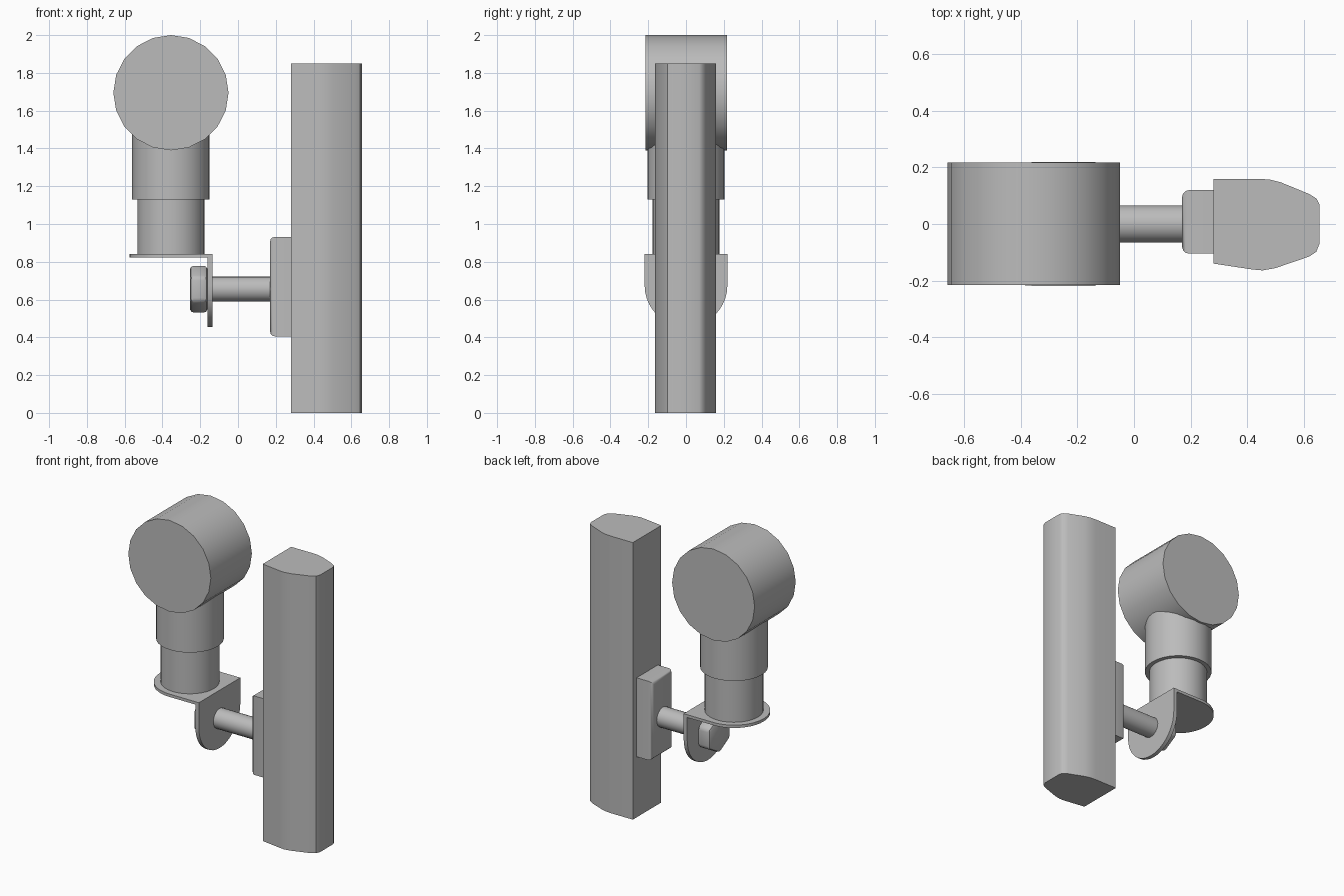
import bpy, bmesh, math
from mathutils import Vector

cube = bpy.data.objects.get("Cube")
if cube:
    bpy.data.objects.remove(cube, do_unlink=True)

grey = bpy.data.materials.new("plain grey")
grey.use_nodes = True
COLOUR = (0.5, 0.5, 0.5, 1)
grey.diffuse_color = COLOUR
grey.node_tree.nodes["Principled BSDF"].inputs["Base Color"].default_value = COLOUR

# How a flat outline (u, v) at depth w is placed for each extrusion axis
PLACE = {
    "X": lambda u, v, w: Vector((w, u, v)),
    "Y": lambda u, v, w: Vector((u, w, v)),
    "Z": lambda u, v, w: Vector((u, v, w)),
}


def arc(cu, cv, r, start, end, steps):
    """Points along an arc, angles in degrees, both ends included."""
    angles = [math.radians(start + (end - start) * i / steps) for i in range(steps + 1)]
    return [(cu + r * math.cos(a), cv + r * math.sin(a)) for a in angles]


def circle(cu, cv, r, sides, start=0):
    return arc(cu, cv, r, start, start + 360, sides)[:-1]


def prism(name, outline, axis, low, high, bevel=0, segments=2, pick=lambda e: True):
    """Extrude an outline along an axis and round the picked edges."""
    bm = bmesh.new()
    face = bm.faces.new([bm.verts.new(PLACE[axis](u, v, low)) for u, v in outline])
    grown = bmesh.ops.extrude_face_region(bm, geom=[face], use_keep_orig=True)
    moved = [g for g in grown["geom"] if isinstance(g, bmesh.types.BMVert)]
    bmesh.ops.translate(bm, verts=moved, vec=PLACE[axis](0, 0, high - low))
    bmesh.ops.recalc_face_normals(bm, faces=bm.faces)
    if bevel:
        bmesh.ops.bevel(bm, geom=[e for e in bm.edges if pick(e)], offset=bevel,
                        segments=segments, profile=0.5, affect="EDGES")
    mesh = bpy.data.meshes.new(name)
    bm.to_mesh(mesh)
    bm.free()
    mesh.materials.append(grey)
    obj = bpy.data.objects.new(name, mesh)
    bpy.context.collection.objects.link(obj)
    bpy.ops.object.select_all(action="DESELECT")
    obj.select_set(True)
    bpy.context.view_layer.objects.active = obj
    bpy.ops.object.shade_smooth_by_angle(angle=math.radians(31))
    return obj


HEAD_X = -0.355   # centre line of the drum and neck
BOLT_Z = 0.655    # height of the bolt
PLATE_R = 0.219   # half width of the bracket
PLATE_X = -0.136  # outer face of the upright bracket plate

# Drum on its stepped neck
prism("drum_head", circle(HEAD_X, 1.695, 0.305, 20), "Y", -0.215, 0.218)
prism("neck_upper", circle(HEAD_X, 0, 0.205, 32), "Z", 1.13, 1.6)
prism("neck_lower", circle(HEAD_X, 0, 0.178, 32), "Z", 0.835, 1.14)

# Bent bracket: two plates, each with one round end
shelf = arc(HEAD_X, 0, PLATE_R, 90, 270, 20) + [(PLATE_X, -PLATE_R), (PLATE_X, PLATE_R)]
prism("bracket_shelf", shelf, "Z", 0.823, 0.842)
tab = arc(0, 0.675, PLATE_R, 180, 360, 20) + [(PLATE_R, 0.84), (-PLATE_R, 0.84)]
prism("bracket_tab", tab, "X", PLATE_X - 0.026, PLATE_X)

# Bolt with its hexagonal head
prism("bolt_shaft", circle(0, BOLT_Z, 0.066, 24), "X", -0.19, 0.19)
prism("bolt_head", circle(0, BOLT_Z, 0.128, 6, 90), "X", -0.254, -0.162, 0.018)

# Mounting block, rounded on the side towards the bolt
block = [(-0.105, 0.405), (0.12, 0.405), (0.12, 0.932), (-0.105, 0.932)]
prism("mounting_block", block, "X", 0.17, 0.29, 0.025, 3,
      lambda e: all(v.co.x < 0.2 for v in e.verts))

# Tall bar with a tapered cross-section
bar = [(0.281, 0.16), (0.281, -0.14), (0.42, -0.161), (0.455, -0.164), (0.5, -0.156),
       (0.62, -0.115), (0.645, -0.098), (0.656, -0.07), (0.656, 0.07), (0.645, 0.09),
       (0.62, 0.106), (0.52, 0.147), (0.48, 0.157), (0.44, 0.16)]
prism("tall_bar", bar, "Z", 0, 1.85)
